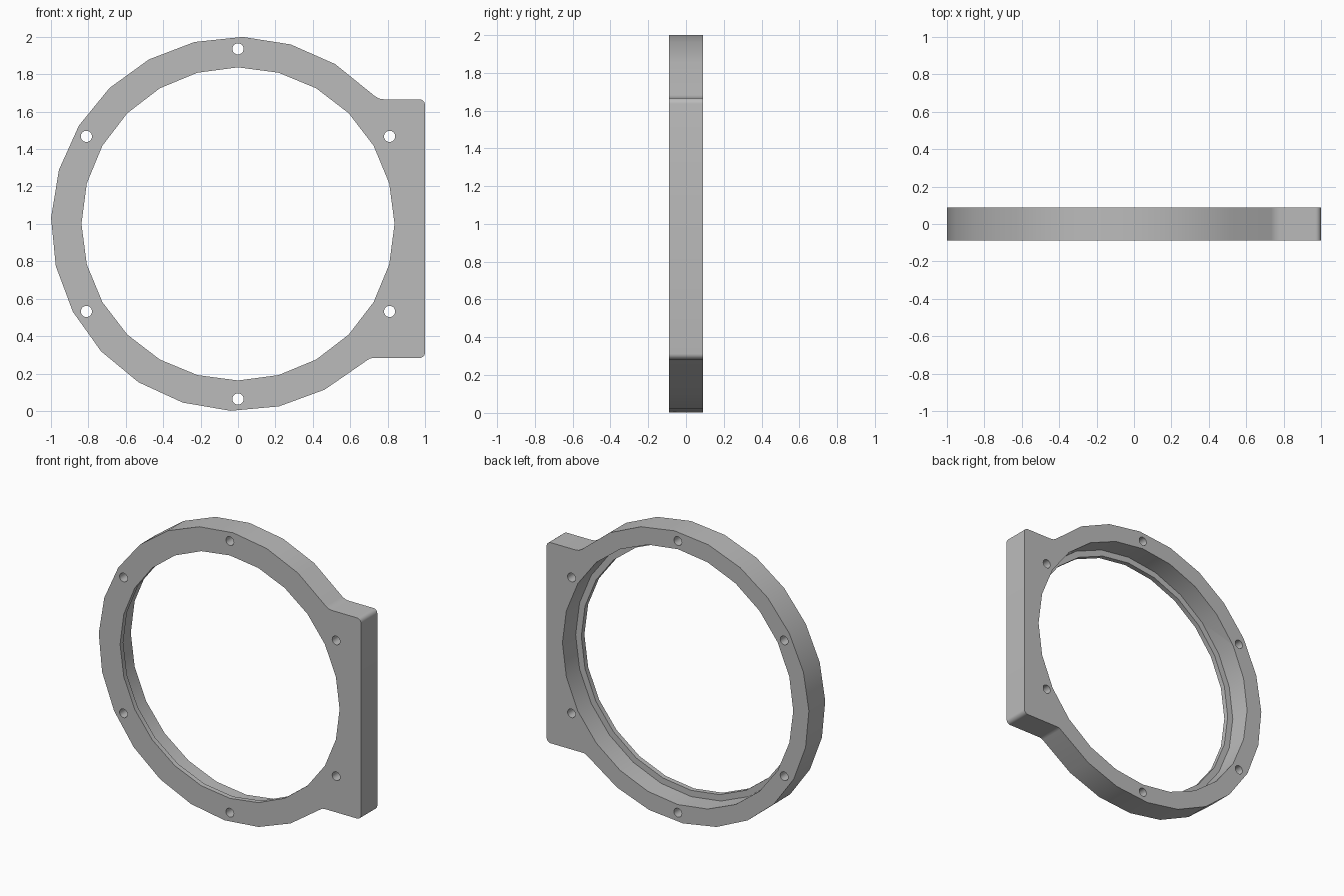
import bpy, bmesh
from math import sin, cos, pi, radians

cube = bpy.data.objects.get("Cube")
if cube:
    bpy.data.objects.remove(cube, do_unlink=True)

HALF = 0.089      # half of the thickness
CENTRE = 1.0      # height of the ring centre


def arc(cx, cz, r, start, step, count):
    """Points along an arc in the x-z plane, angles in degrees."""
    return [(cx + r * cos(radians(start + step * i)),
             cz + r * sin(radians(start + step * i))) for i in range(count)]


def prism(name, outline, y0, y1):
    """Extrude an x-z outline from y0 to y1."""
    bm = bmesh.new()
    face = bm.faces.new([bm.verts.new((x, y0, z)) for x, z in outline])
    ext = bmesh.ops.extrude_face_region(bm, geom=[face])
    moved = [v for v in ext["geom"] if isinstance(v, bmesh.types.BMVert)]
    bmesh.ops.translate(bm, verts=moved, vec=(0, y1 - y0, 0))
    bmesh.ops.recalc_face_normals(bm, faces=bm.faces)
    mesh = bpy.data.meshes.new(name)
    bm.to_mesh(mesh)
    bm.free()
    obj = bpy.data.objects.new(name, mesh)
    bpy.context.collection.objects.link(obj)
    return obj


# Outer outline: faceted ring flowing into the side mounting block
right, low, high, fillet = 1.0, 0.283, 1.666, 0.03
outline = arc(0, CENTRE, 1.0, 58.7, 14.93, 17)
outline += [(0.695, 0.274), (0.708, 0.281), (0.725, low)]
outline += arc(right - fillet, low + fillet, fillet, -90, 15, 7)
outline += arc(right - fillet, high - fillet, fillet, 0, 15, 7)
outline += [(0.78, high), (0.755, 1.67), (0.733, 1.682)]
flange = prism("ring_flange", outline, -HALF, HALF)

# Cutters: front opening, wider rear bore and six bolt holes
cutters = [
    prism("opening_cutter", arc(0, CENTRE, 0.837, 0, 15, 24), -0.2, 0.2),
    prism("rear_bore_cutter", arc(0, CENTRE, 0.88, 0, 15, 24), -HALF + 0.034, 0.2),
]
for i in range(6):
    a = pi / 6 + i * pi / 3
    cutters.append(prism("bolt_hole_cutter",
                         arc(0.936 * cos(a), CENTRE + 0.936 * sin(a), 0.03, 0, 15, 24),
                         -0.2, 0.2))
for cutter in cutters:
    cutter.hide_render = True
    mod = flange.modifiers.new("cut", "BOOLEAN")
    mod.operation = "DIFFERENCE"
    mod.solver = "EXACT"
    mod.object = cutter

# Bake the cuts and drop the cutters
bpy.context.view_layer.update()
graph = bpy.context.evaluated_depsgraph_get()
baked = bpy.data.meshes.new_from_object(flange.evaluated_get(graph))
flange.modifiers.clear()
flange.data = baked
baked.name = "ring_flange"
for cutter in cutters:
    bpy.data.objects.remove(cutter, do_unlink=True)

# Plain grey finish
grey = bpy.data.materials.new("plain_grey")
grey.use_nodes = True
colour = (0.5, 0.5, 0.5, 1)
grey.diffuse_color = colour
grey.node_tree.nodes["Principled BSDF"].inputs["Base Color"].default_value = colour
baked.materials.clear()
baked.materials.append(grey)

# Smooth the shallow facets, keep the rims sharp
bpy.ops.object.select_all(action="DESELECT")
flange.select_set(True)
bpy.context.view_layer.objects.active = flange
bpy.ops.object.shade_smooth_by_angle(angle=radians(30))
